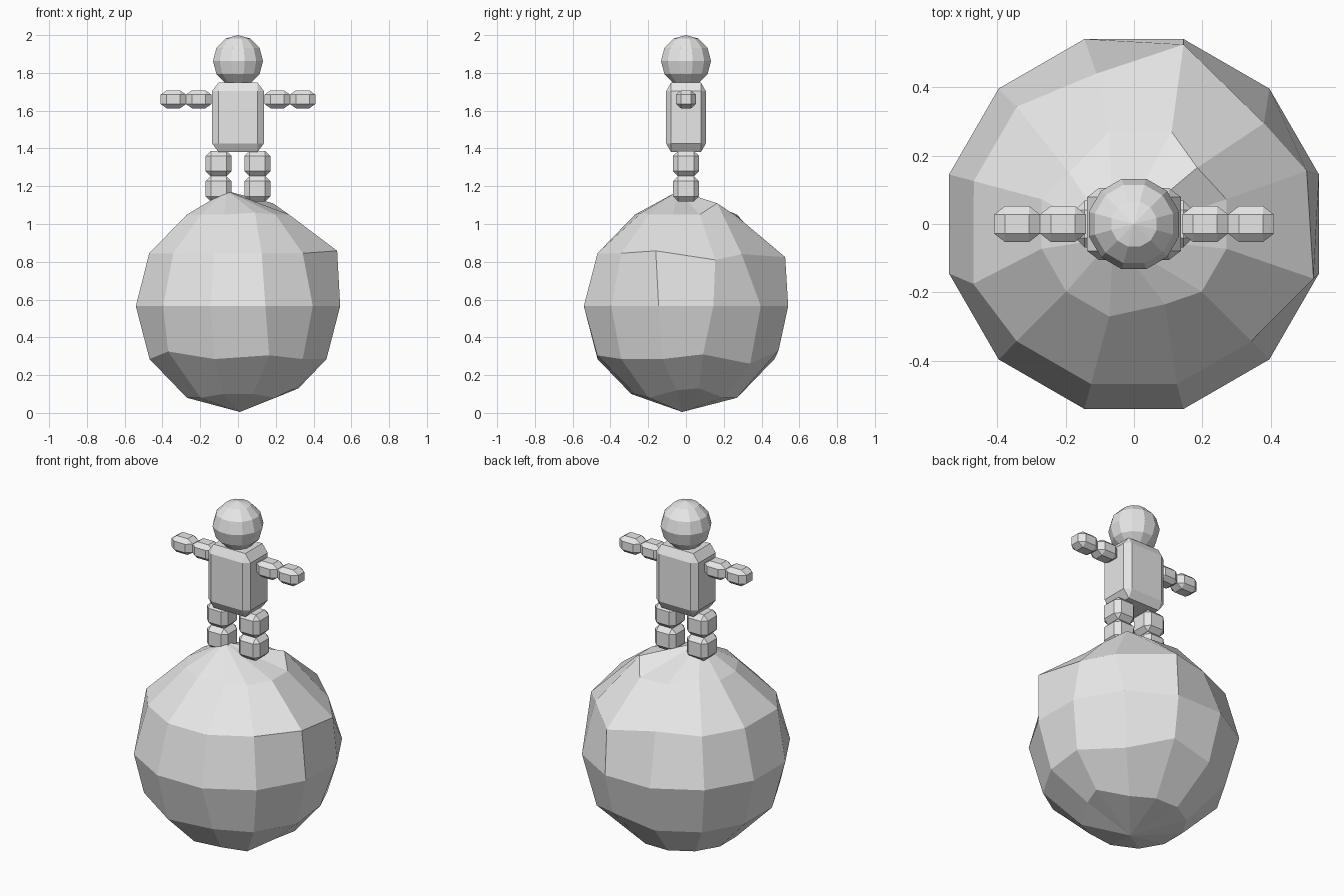
import bpy, bmesh, math
from mathutils import Vector

if "Cube" in bpy.data.objects:
    bpy.data.objects.remove(bpy.data.objects["Cube"])

grey = bpy.data.materials.new("light_grey")
grey.diffuse_color = (0.8, 0.8, 0.8, 1)
grey.use_nodes = True
grey.node_tree.nodes["Principled BSDF"].inputs["Base Color"].default_value = grey.diffuse_color


def finish(bm, name):
    bmesh.ops.recalc_face_normals(bm, faces=bm.faces[:])
    me = bpy.data.meshes.new(name)
    bm.to_mesh(me)
    bm.free()
    me.materials.append(grey)
    ob = bpy.data.objects.new(name, me)
    bpy.context.collection.objects.link(ob)
    return ob


def ball(name, centre, radius, moved=None):
    """Twelve-sided flat-shaded ball; moved maps (ring, side) to a shifted point."""
    moved = moved or {}
    bm = bmesh.new()
    c = Vector(centre)

    def vert(ring, side, offset):
        return bm.verts.new(moved.get((ring, side), c + offset))

    top = vert(0, 0, Vector((0, 0, radius)))
    bottom = vert(6, 0, Vector((0, 0, -radius)))
    rings = []
    for i in range(1, 6):
        lat = math.radians(90 - 30 * i)
        row = []
        for j in range(12):
            a = math.radians(15 + 30 * j)
            row.append(vert(i, j, radius * Vector((
                math.cos(lat) * math.cos(a), math.cos(lat) * math.sin(a), math.sin(lat)))))
        rings.append(row)
    for j in range(12):
        k = (j + 1) % 12
        bm.faces.new((top, rings[0][j], rings[0][k]))
        bm.faces.new((bottom, rings[4][k], rings[4][j]))
        for a, b in zip(rings, rings[1:]):
            bm.faces.new((a[j], b[j], b[k], a[k]))
    return finish(bm, name)


def block(name, centre, size, bevel):
    """Chamfered box; the chamfer is a fraction of each side."""
    bm = bmesh.new()
    bmesh.ops.create_cube(bm, size=1)
    bmesh.ops.bevel(bm, geom=bm.edges[:], offset=bevel, segments=1,
                    affect='EDGES', profile=0.5)
    bmesh.ops.scale(bm, vec=size, verts=bm.verts[:])
    bmesh.ops.translate(bm, vec=centre, verts=bm.verts[:])
    return finish(bm, name)


# Lumpy planet: a few corners pushed off the even ball
bumps = {
    (0, 0): (-0.06, -0.04, 1.175), (6, 0): (0.01, -0.02, 0.005),
    (1, 1): (0.185, 0.165, 1.11), (1, 2): (0.11, 0.27, 1.04),
    (1, 4): (-0.19, 0.15, 1.07), (1, 9): (0.09, -0.235, 1.06),
    (2, 0): (0.505, 0.155, 0.81), (2, 1): (0.38, 0.295, 0.84),
    (2, 2): (0.145, 0.525, 0.825), (2, 3): (-0.11, 0.44, 0.85),
    (2, 6): (-0.47, -0.175, 0.845), (2, 11): (0.525, -0.16, 0.858),
    (4, 0): (0.47, 0.09, 0.31), (4, 1): (0.34, 0.34, 0.26),
    (4, 2): (0.13, 0.49, 0.33), (4, 7): (-0.37, -0.34, 0.325),
    (4, 9): (0.165, -0.47, 0.305),
    (5, 0): (0.32, 0.07, 0.13), (5, 11): (0.28, -0.05, 0.12),
    (5, 8): (-0.08, -0.29, 0.1), (5, 9): (0.08, -0.27, 0.1),
}
ball("planet", (0, 0, 0.565), 0.56, bumps)

# Figure
ball("head", (0, 0, 1.863), 0.137)
block("torso", (0, 0, 1.565), (0.274, 0.21, 0.37), 0.125)

for side, s in (("left", -1), ("right", 1)):
    block(side + "_upper_arm", (s * 0.208, 0, 1.66), (0.136, 0.105, 0.095), 0.24)
    block(side + "_forearm", (s * 0.342, 0, 1.66), (0.136, 0.105, 0.095), 0.24)
    block(side + "_thigh", (s * 0.103, 0, 1.32), (0.137, 0.137, 0.135), 0.2)
    block(side + "_shin", (s * 0.103, 0, 1.187), (0.137, 0.137, 0.135), 0.2)
